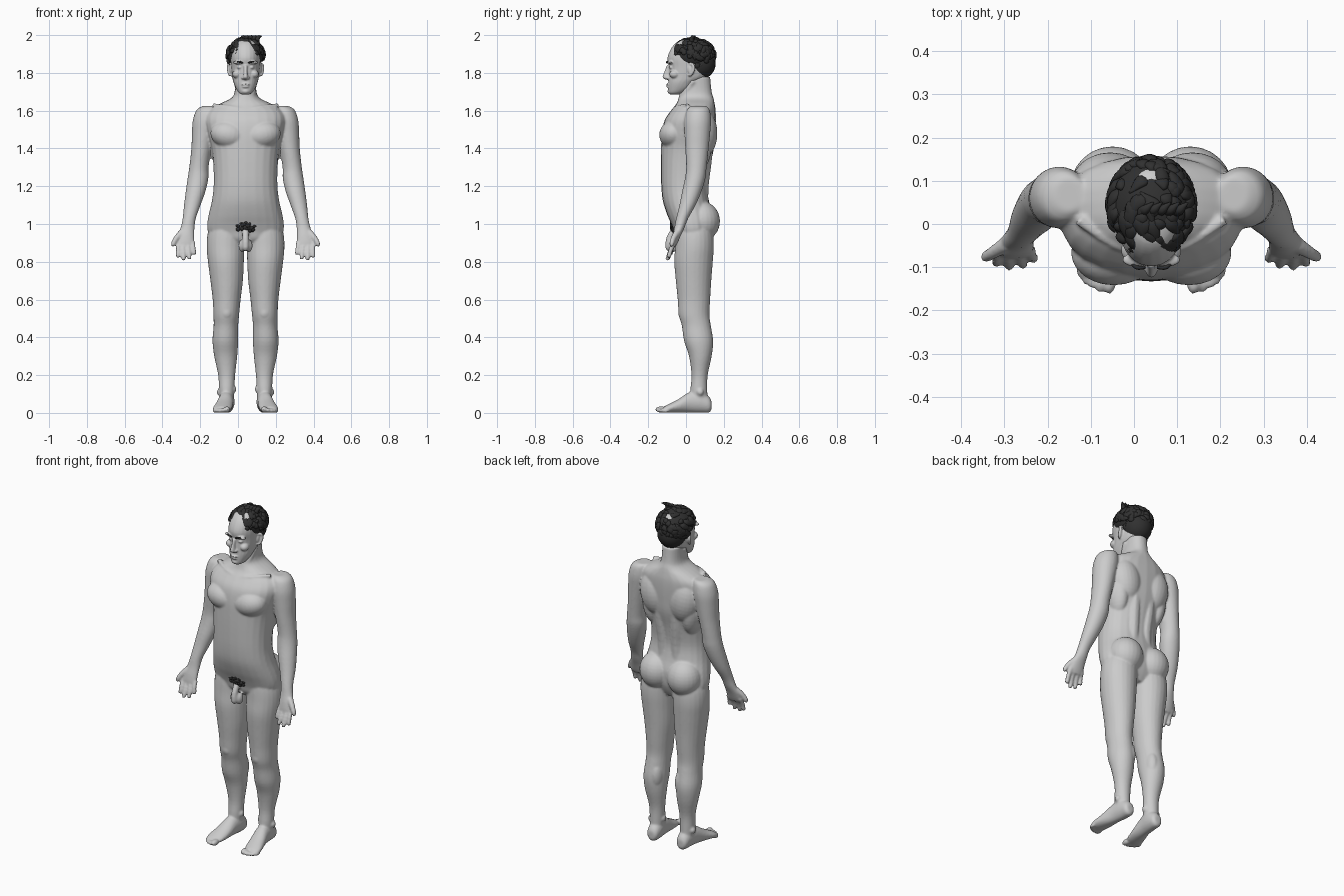
import bpy, bmesh, math, random
from mathutils import Vector, Matrix

random.seed(4)
CX = 0.04  # the body's mid-line


def loft(bm, rings, p=2.0, n=24, sub=4):
    """Closed skin through rings (centre, u, v), smoothed along its length."""
    fine = []
    for i in range(len(rings) - 1):
        a, b = rings[max(i - 1, 0)], rings[i]
        c, d = rings[i + 1], rings[min(i + 2, len(rings) - 1)]
        for k in range(sub):
            t = k / sub
            fine.append([0.5 * (2 * q + (r - o) * t + (2 * o - 5 * q + 4 * r - s) * t * t
                                + (3 * q - o - 3 * r + s) * t ** 3)
                         for o, q, r, s in zip(a, b, c, d)])
    fine.append(rings[-1])
    loops = []
    for c, u, v in fine:
        loop = []
        for j in range(n):
            ca, sa = math.cos(math.tau * j / n), math.sin(math.tau * j / n)
            loop.append(bm.verts.new(c + u * math.copysign(abs(ca) ** (2 / p), ca)
                                     + v * math.copysign(abs(sa) ** (2 / p), sa)))
        loops.append(loop)
    for a, b in zip(loops, loops[1:]):
        for j in range(n):
            bm.faces.new((a[j], a[(j + 1) % n], b[(j + 1) % n], b[j]))
    bm.faces.new(loops[0][::-1])
    bm.faces.new(loops[-1])


def limb(bm, rows, s=1, lying=False, p=2.0):
    """Rows of x, y, z, half width, half depth (half height when lying)."""
    loft(bm, [(Vector((s * x, y, z)), Vector((a, 0, 0)),
               Vector((0, 0, b) if lying else (0, b, 0))) for x, y, z, a, b in rows], p)


def tube(bm, pts, radii, s=1, n=10, flat=1.0, up=(0, 1, 0)):
    pts = [Vector((s * x, y, z)) for x, y, z in pts]
    rings = []
    for i, c in enumerate(pts):
        d = (pts[min(i + 1, len(pts) - 1)] - pts[max(i - 1, 0)]).normalized()
        u = d.cross(Vector(up)).normalized()
        rings.append((c, u * radii[i], d.cross(u) * radii[i] * flat))
    loft(bm, rings, n=n, sub=3)


def blob(bm, c, r, s=1, tilt=0.0):
    m = (Matrix.Translation((s * c[0], c[1], c[2])) @ Matrix.Rotation(s * tilt, 4, 'Y')
         @ Matrix.Diagonal((*r, 1)))
    bmesh.ops.create_uvsphere(bm, u_segments=24, v_segments=16, radius=1, matrix=m)


def finish(bm, name, voxel=None, smooth=4, mat=None):
    bmesh.ops.recalc_face_normals(bm, faces=bm.faces)
    me = bpy.data.meshes.new(name)
    bm.to_mesh(me)
    bm.free()
    ob = bpy.data.objects.new(name, me)
    ob.location.x = CX
    bpy.context.collection.objects.link(ob)
    me.shade_smooth()
    if mat:
        me.materials.append(mat)
    if voxel:
        rm = ob.modifiers.new("fuse", 'REMESH')
        rm.mode, rm.voxel_size, rm.use_smooth_shade = 'VOXEL', voxel, True
        sm = ob.modifiers.new("soften", 'SMOOTH')
        sm.factor, sm.iterations = 0.5, smooth
    return ob


dark = bpy.data.materials.new("dark_hair")
dark.diffuse_color = (0.03, 0.03, 0.03, 1)

# torso and neck: z, half width, front y, back y
body = bmesh.new()
torso = [(.885, .13, -.02, .10), (.92, .18, -.05, .12), (.96, .2, -.062, .135), (1.0, .203, -.078, .14),
         (1.05, .195, -.10, .14), (1.12, .179, -.122, .122), (1.2, .169, -.131, .112),
         (1.3, .17, -.133, .125), (1.4, .18, -.132, .148), (1.48, .2, -.128, .155),
         (1.55, .212, -.113, .158), (1.60, .195, -.08, .157), (1.635, .14, -.052, .152),
         (1.665, .078, -.04, .146), (1.70, .058, -.033, .136), (1.78, .055, -.025, .128)]
limb(body, [(0, (f + b) / 2, z, w, (b - f) / 2) for z, w, f, b in torso], p=2.25)

leg = [(.1, .04, 1.02, .08, .085), (.103, .045, .95, .098, .098), (.106, .045, .88, .1, .102),
       (.104, .04, .8, .095, .102), (.1, .04, .7, .086, .094), (.1, .042, .6, .074, .086),
       (.102, .043, .52, .068, .081), (.104, .055, .46, .065, .077), (.107, .067, .38, .068, .077),
       (.105, .076, .3, .061, .06), (.1, .072, .2, .045, .043), (.1, .068, .12, .041, .045),
       (.1, .07, .05, .036, .045)]
foot = [(.097, .135, .04, .018, .022), (.097, .122, .044, .033, .042), (.098, .08, .058, .04, .058),
        (.104, .02, .056, .041, .055), (.114, -.04, .037, .047, .036), (.124, -.09, .024, .049, .023),
        (.126, -.118, .018, .04, .015)]
arm = [(.19, .068, 1.625, .035, .04), (.203, .065, 1.605, .056, .06), (.212, .062, 1.55, .067, .071),
       (.222, .06, 1.48, .062, .068), (.233, .058, 1.4, .054, .062), (.247, .055, 1.3, .051, .054),
       (.252, .048, 1.24, .055, .054), (.265, .03, 1.17, .052, .051), (.282, .008, 1.1, .044, .043),
       (.298, -.02, 1.03, .035, .032), (.307, -.035, .98, .037, .027), (.315, -.05, .94, .044, .023),
       (.318, -.062, .90, .047, .018), (.318, -.067, .88, .04, .013)]
fingers = [(.280, .272, -.080, .837), (.306, .297, -.094, .812),
           (.332, .328, -.098, .807), (.355, .358, -.09, .822)]
toes = [(.098, -.133, .017), (.12, -.137, .012), (.137, -.13, .011), (.152, -.12, .011), (.164, -.106, .010)]

for s in (1, -1):
    limb(body, leg, s)
    limb(body, foot, s, lying=True)
    limb(body, arm, s)
    for x0, x1, y1, z1 in fingers:
        tube(body, [(x0, -.058, .905), ((x0 + x1) / 2, (y1 - .068) / 2, (z1 + .90) / 2 + .006),
                    (x1, y1, z1 + .006), (x1, y1, z1)], (.0125, .012, .011, .006), s)
    # thumb
    tube(body, [(.338, -.048, .955), (.366, -.066, .925), (.383, -.076, .895), (.387, -.078, .882)],
         (.018, .015, .013, .007), s)
    for x, y, r in toes:
        blob(body, (x, y, r + .001), (r, r * 1.5 + .004, r), s)
    # muscle masses: chest, shoulder blade, flank, buttock, kneecap, ankle, calf
    blob(body, (.087, -.066, 1.472), (.1, .076, .074), s, -.2)
    blob(body, (.095, .09, 1.48), (.09, .076, .13), s, .15)
    blob(body, (.13, .05, 1.41), (.058, .085, .14), s, .1)
    blob(body, (.09, .083, 1.015), (.098, .097, .105), s)
    blob(body, (.1, -.008, .53), (.035, .034, .042), s)
    blob(body, (.061, .065, .125), (.012, .018, .018), s)
    blob(body, (.14, .075, .11), (.012, .018, .018), s)
    blob(body, (.08, .095, .39), (.035, .045, .08), s)
    # lower back columns, neck cords and collarbones
    tube(body, [(.05, .09, 1.08), (.042, .085, 1.2), (.048, .10, 1.32), (.05, .12, 1.45)],
         (.03, .036, .036, .03), s)
    tube(body, [(.012, -.04, 1.605), (.03, -.015, 1.67), (.052, .04, 1.76)], (.01, .014, .014), s)
    tube(body, [(.015, -.062, 1.605), (.08, -.05, 1.617), (.17, .01, 1.628)], (.011, .010, .012), s)
    blob(body, (.017, -.068, .885), (.02, .024, .034), s)
# groin
tube(body, [(0, -.065, .965), (0, -.088, .92), (0, -.092, .875), (0, -.09, .858)], (.018, .018, .018, .009))
finish(body, "body", .006)

# head: y centre, z, half width, half depth
head = bmesh.new()
skull = [(-.062, 1.685, .018, .02), (-.05, 1.695, .036, .042), (-.03, 1.72, .052, .065),
         (-.015, 1.75, .064, .079), (.01, 1.78, .071, .103), (.021, 1.83, .077, .112),
         (.022, 1.88, .08, .12), (.03, 1.93, .076, .108), (.035, 1.965, .055, .08), (.035, 1.98, .02, .03)]
limb(head, [(0, y, z, a, b) for y, z, a, b in skull], p=2.15)
# nose, lips, chin
limb(head, [(0, -.095, 1.764, .009, .012), (0, -.1, 1.771, .015, .019), (0, -.102, 1.78, .014, .022),
            (0, -.097, 1.805, .010, .018), (0, -.09, 1.84, .010, .012)])
blob(head, (0, -.09, 1.739), (.024, .015, .006))
blob(head, (0, -.089, 1.727), (.020, .015, .007))
blob(head, (0, -.078, 1.703), (.023, .02, .016))
for s in (1, -1):
    blob(head, (.035, -.083, 1.855), (.033, .016, .009), s)           # brow ridge
    blob(head, (.031, -.079, 1.829), (.014, .011, .008), s)           # eye
    blob(head, (.046, -.06, 1.793), (.024, .028, .022), s)            # cheek
    blob(head, (.014, -.096, 1.774), (.009, .012, .008), s)           # nostril wing
    tube(head, [(.07, .015, 1.79), (.083, .025, 1.79), (.09, .04, 1.82), (.088, .035, 1.845),
                (.078, .02, 1.845)], (.008, .008, .009, .008, .006), s)  # ear rim
    blob(head, (.078, .027, 1.818), (.008, .018, .028), s)            # ear bowl
finish(head, "head", .004, 3)

# hair: two caps covered with swept locks
hair = bmesh.new()
blob(hair, (0, .04, 1.898), (.096, .112, .088))
blob(hair, (0, .072, 1.85), (.08, .085, .085))
centre, size = Vector((0, .04, 1.893)), Vector((.098, .113, .09))
count = 0
while count < 170:
    d = Vector([random.gauss(0, 1) for _ in range(3)]).normalized()
    if d.z < (.25 if d.y < -.25 else -.15 if d.y < .2 else -.75):
        continue
    count += 1
    sweep = (Vector((-d.y, d.x, 0)) * random.uniform(.1, .8)
             + Vector((0, -.2, -.6)) + Vector([random.uniform(-.5, .5) for _ in range(3)]))
    pts = []
    for k, lift in enumerate((.93, 1.0, 1.02, 1.03)):
        q = (d + sweep * .2 * k).normalized()
        if q.y < -.25:
            q.z = max(q.z, .12)
        w = q * lift
        pts.append(centre + Vector((w.x * size.x, w.y * size.y, w.z * size.z)))
    tube(hair, pts, (.012, .017, .013, .002), n=8, flat=.55, up=d)
# raised tuft
for a in range(5):
    x = -.02 + .02 * a
    tube(hair, [(x, .03, 1.97), (x + .008, .035, 1.99), (x + .025, .05, 1.995)], (.014, .011, .002), n=8)
finish(hair, "hair", mat=dark)

# eyebrows
brows = bmesh.new()
for s in (1, -1):
    tube(brows, [(.014, -.1, 1.852), (.035, -.1, 1.859), (.06, -.076, 1.853)], (.004, .005, .002), s, n=8)
finish(brows, "eyebrows", mat=dark)

# lower body hair patch
patch = bmesh.new()
for i in range(26):
    x, z = random.uniform(-.05, .05), random.uniform(-.025, .025)
    blob(patch, (x * (1 + z * 10), -.07 + abs(x) * .25, .99 + z), (.013, .016, .013))
finish(patch, "body_hair_patch", mat=dark)
